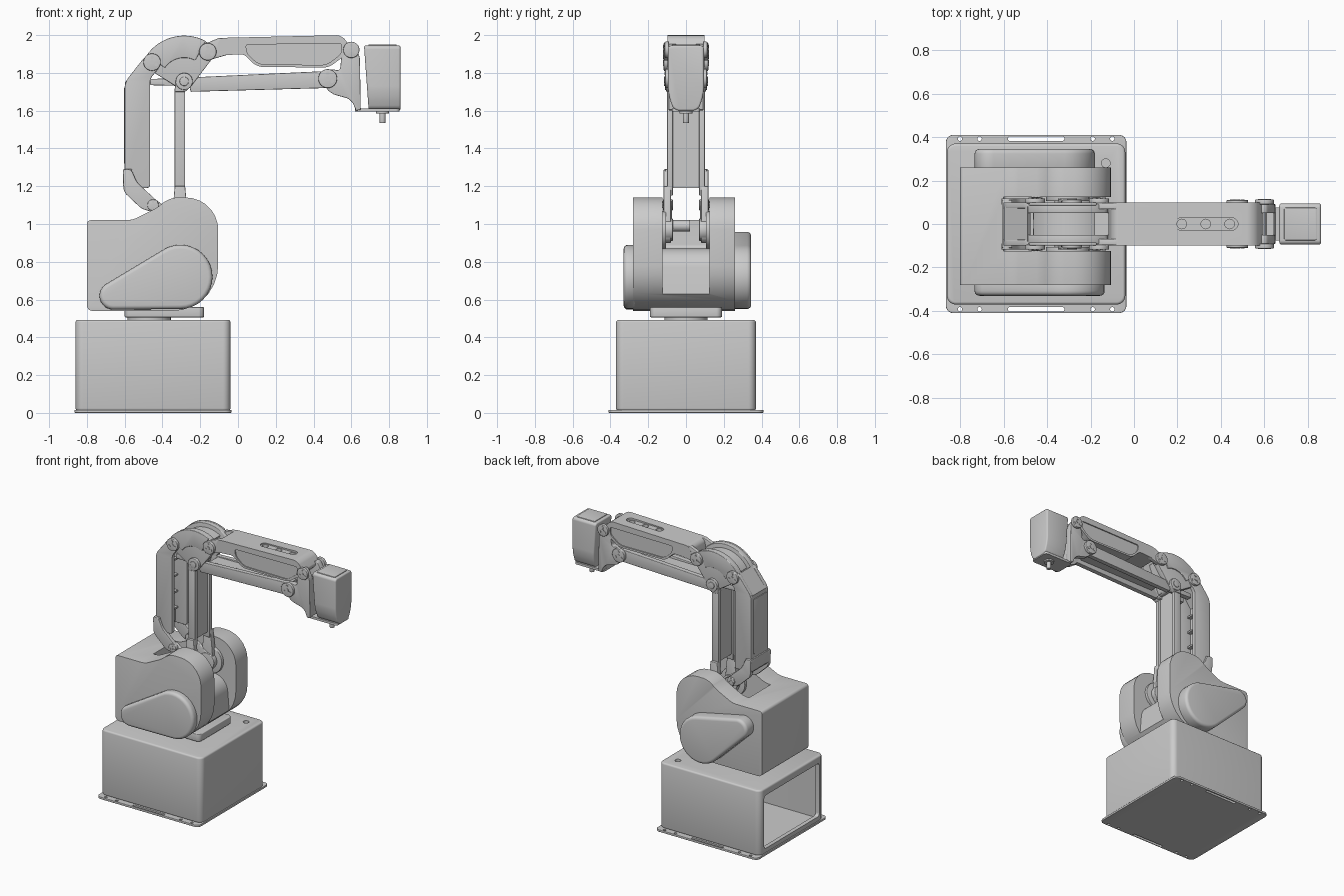
import bpy, bmesh
from math import sin, cos, pi, radians
from mathutils import Vector
from mathutils.geometry import convex_hull_2d

if "Cube" in bpy.data.objects:
    bpy.data.objects.remove(bpy.data.objects["Cube"])

AXES = {'Y': lambda u, v, w: (u, w, v), 'Z': lambda u, v, w: (u, v, w), 'X': lambda u, v, w: (w, u, v)}


def prism(name, pts, w0, w1, axis='Y', bevel=0.0, seg=3, cutter=False):
    bm = bmesh.new()
    place = AXES[axis]
    a = [bm.verts.new(place(p[0], p[1], w0)) for p in pts]
    b = [bm.verts.new(place(p[0], p[1], w1)) for p in pts]
    bm.faces.new(a)
    bm.faces.new(b[::-1])
    for i in range(len(a)):
        j = (i + 1) % len(a)
        bm.faces.new((a[i], b[i], b[j], a[j]))
    bmesh.ops.recalc_face_normals(bm, faces=bm.faces)
    me = bpy.data.meshes.new(name)
    bm.to_mesh(me)
    bm.free()
    ob = bpy.data.objects.new(name, me)
    bpy.context.collection.objects.link(ob)
    if bevel:
        m = ob.modifiers.new('bevel', 'BEVEL')
        m.width, m.segments, m.limit_method, m.angle_limit = bevel, seg, 'ANGLE', radians(40)
    ob.hide_render = cutter
    return ob


def pair(name, pts, y0, y1, bevel=0.004, cutter=False):
    return [prism(name + '_left', pts, y0, y1, bevel=bevel, cutter=cutter),
            prism(name + '_right', pts, -y1, -y0, bevel=bevel, cutter=cutter)]


def rounded(corners, n=7):
    out = []
    for i, (x, y, r) in enumerate(corners):
        p = Vector((x, y))
        if r == 0:
            out.append((x, y))
            continue
        a = p + (Vector(corners[i - 1][:2]) - p).normalized() * r
        b = p + (Vector(corners[(i + 1) % len(corners)][:2]) - p).normalized() * r
        for k in range(n + 1):
            t = k / n
            # conic blend, close to a circular fillet
            w = 1.41 * t * (1 - t)
            q = (a * (1 - t) ** 2 + p * w + b * t * t) / ((1 - t) ** 2 + w + t * t)
            out.append(tuple(q))
    return out


def rect(x0, x1, y0, y1, r=0.0):
    return rounded([(x0, y0, r), (x1, y0, r), (x1, y1, r), (x0, y1, r)])


def arc(x, z, r, a0=0, a1=360, n=32):
    full = a1 - a0 == 360
    return [(x + r * cos(radians(a0 + (a1 - a0) * i / n)), z + r * sin(radians(a0 + (a1 - a0) * i / n)))
            for i in range(n + (not full))]


def hull(*groups):
    pts = [Vector(p) for g in groups for p in g]
    return [tuple(pts[i]) for i in convex_hull_2d(pts)]


def cut(target, cutters):
    for c in cutters:
        m = target.modifiers.new('cut', 'BOOLEAN')
        m.operation, m.object, m.solver = 'DIFFERENCE', c, 'EXACT'
        # drop a cut that would swallow the part
        if not target.evaluated_get(bpy.context.evaluated_depsgraph_get()).data.polygons:
            target.modifiers.remove(m)


def pivot(name, x, z, r, y0=0.095, y1=0.118):
    pair(name, arc(x, z, r), y0, y1)
    for k in range(3):
        a = radians(90 + 120 * k)
        pair(name + '_bolt', arc(x + r * .55 * cos(a), z + r * .55 * sin(a), r * .2, n=12), y1 - .005, y1 + .003, 0)
    pair(name + '_hub', arc(x, z, r * .25, n=16), y1 - .005, y1 + .003, 0)


# Base: bolted flange and hollow cabinet open at the back
flange = prism('base_flange', rect(-.865, -.035, -.41, .41, .035), 0, .016, 'Z', .003)
holes = []
for s in (-1, 1):
    holes.append(prism('cut_slot', hull(arc(-.57, s * .392, .01, n=16), arc(-.33, s * .392, .01, n=16)), -.1, .1, 'Z', cutter=True))
    for x in (-.80, -.71, -.19, -.10):
        holes.append(prism('cut_hole', arc(x, s * .392, .01, n=16), -.1, .1, 'Z', cutter=True))
cut(flange, holes)
cabinet = prism('base_cabinet', rect(-.86, -.04, -.37, .37, .04), .012, .492, 'Z', .012)
cut(cabinet, [prism('cut_inside', rect(-.83, -.07, -.34, .34, .02), .02, .46, 'Z', cutter=True),
              prism('cut_window', rect(-.32, .32, .05, .44, .02), -.95, -.8, 'X', cutter=True),
              prism('cut_cable_hole', arc(-.13, .28, .02), .4, .6, 'Z', cutter=True)])

# Turntable
prism('turntable_shaft', arc(-.47, 0, .115), .48, .52, 'Z')
prism('turntable_plate', rect(-.60, -.18, -.19, .19, .03), .506, .56, 'Z', .005)

# Body with two shoulder lobes and a slot between them
body = prism('body', rounded([(-.80, .54, .03), (-.105, .54, .24), (-.105, 1.14, .17), (-.37, 1.14, .05),
                              (-.42, 1.09, .03), (-.56, 1.02, .03), (-.80, 1.02, .02)]), -.28, .26, bevel=.028, seg=4)
cut(body, [prism('cut_shoulder_slot', rounded([(-.60, 1.3, 0), (-.60, .87, .02), (-.18, .87, .1), (-.14, .4, 0),
                                               (.1, .4, 0), (.1, 1.3, 0)]), -.125, .125, cutter=True)])
prism('motor_cover_right', hull(arc(-.305, .72, .17), arc(-.66, .62, .073)), -.33, -.26, bevel=.022, seg=4)
prism('motor_cover_left', hull(arc(-.35, .72, .17), arc(-.66, .885, .073)), .24, .345, bevel=.022, seg=4)
pair('shoulder_hub', arc(-.305, .97, .10), .105, .14)
pair('shoulder_cap', arc(-.305, .97, .06), .07, .11)
prism('shoulder_shaft', arc(-.305, .99, .03), -.08, .02)

# Crank from shoulder to rear link
pair('crank', hull(arc(-.305, .97, .05), arc(-.45, 1.10, .032)), .075, .095)
pivot('crank_pin', -.45, 1.10, .03, .07, .122)

# Front link: two side bars with a web
pair('front_link_bar', hull(arc(-.307, .95, .05), rect(-.335, -.28, 1.10, 1.2)), .08, .118)
pair('front_link_head', hull(arc(-.285, 1.755, .045), rect(-.335, -.28, 1.70, 1.71)), .07, .105)
pair('front_link_side', rect(-.335, -.28, 1.15, 1.72), .07, .1)
prism('front_link_web', rect(-.32, -.295, 1.19, 1.74), -.075, .075)

# Rear link: channel section with forked foot
pair('rear_link_side', rounded([(-.60, 1.19, .01), (-.465, 1.19, .02), (-.465, 1.77, .02), (-.415, 1.83, .02),
                                (-.425, 1.895, .03), (-.49, 1.89, .03), (-.60, 1.75, .03)]), .072, .1)
prism('rear_link_back', [(-.598, 1.19), (-.598, 1.75), (-.49, 1.885), (-.475, 1.865), (-.57, 1.74), (-.57, 1.19)], -.08, .08)
prism('rear_link_panel', rect(-.603, -.59, 1.32, 1.72), -.075, .075, bevel=.003)
prism('rear_link_band', rect(-.608, -.56, 1.20, 1.29), -.11, .11, bevel=.004)
for z in (1.3, 1.42, 1.54, 1.66):
    prism('rear_link_rib', rect(-.58, -.54, z, z + .012), -.08, .08)
pair('rear_link_foot', rounded([(-.61, 1.29, .015), (-.565, 1.29, .02), (-.535, 1.22, .02), (-.415, 1.11, .02),
                                (-.44, 1.06, .02), (-.51, 1.08, .02), (-.605, 1.17, .02)]), .088, .118)

# Elbow: fan plates, raised rims and a centre web
C = (-.285, 1.755)
fan = hull(arc(*C, .24, 60, 147), arc(-.455, 1.855, .04), arc(-.16, 1.91, .04), arc(*C, .045))
pair('elbow_fan', fan, .05, .092)
pair('elbow_rim', arc(*C, .242, 62, 145) + arc(*C, .125, 145, 62), .085, .099)
prism('elbow_web', hull(arc(*C, .21, 60, 147), arc(*C, .03)), -.055, .055)
prism('elbow_shaft', arc(*C, .03), -.1, .1)
pivot('elbow_rear_joint', -.455, 1.857, .046)
pivot('elbow_front_joint', -.16, 1.912, .046)
pair('elbow_lower_joint', arc(*C, .045), .09, .112)
pair('elbow_lower_pin', arc(*C, .024), .1, .117)

# Upper arm with recessed side panels and slotted top
arm = prism('upper_arm', rounded([(-.12, 1.89, .02), (.03, 1.90, .02), (.10, 1.832, .03), (.48, 1.828, .03), (.57, 1.895, .02),
                                  (.60, 1.93, .015), (.55, 2.0, .03), (-.10, 1.985, .03)]), -.098, .098)
panel = rounded([(.04, 1.95, .015), (.05, 1.90, .015), (.11, 1.845, .03), (.47, 1.842, .03),
                 (.545, 1.90, .015), (.55, 1.955, .015)])
cut(arm, pair('cut_panel', panel, .09, .2, 0, True)
    + [prism('cut_top_slot', hull(arc(.215, 0, .028), arc(.45, 0, .028)), 1.985, 2.1, 'Z', cutter=True)]
    + [prism('cut_top_hole', arc(x, 0, .022), 1.95, 2.1, 'Z', cutter=True) for x in (.22, .33, .44)])
pair('upper_arm_ear', hull(arc(-.16, 1.912, .045), [(-.1, 1.985), (-.04, 1.98), (-.04, 1.9)]), .068, .097)

# Parallel rod beneath the arm
pair('rod_side', hull([(-.25, 1.70), (-.27, 1.775)], arc(.475, 1.765, .045)), .05, .085)
prism('rod_web', [(-.2, 1.745), (.44, 1.75), (.44, 1.78), (-.2, 1.773)], -.055, .055)
pair('rod_tail', [(-.465, 1.735), (-.465, 1.768), (-.26, 1.773), (-.26, 1.73)], .02, .06)

# Wrist bracket
pair('wrist_side', rounded([(.55, 1.92, .02), (.60, 1.965, .03), (.645, 1.89, .02), (.65, 1.605, 0), (.625, 1.6, 0),
                            (.60, 1.66, .03), (.49, 1.69, .03), (.43, 1.77, .03), (.48, 1.825, .03), (.54, 1.81, .02)]), .05, .092)
prism('wrist_web', [(.61, 1.87), (.643, 1.87), (.65, 1.60), (.625, 1.60), (.60, 1.67)], -.055, .055)
pivot('wrist_upper_joint', .60, 1.922, .043, .09, .113)
pivot('wrist_lower_joint', .475, 1.77, .05, .085, .11)
prism('wrist_plate', rect(.62, .855, -.075, .075, .02), 1.595, 1.612, 'Z')

# Tool head, tapered at its back, and spindle
head = prism('tool_head', rounded([(-.095, 1.945, .02), (.095, 1.945, .02), (.095, 1.69, .04), (.065, 1.6, .03),
                                   (-.065, 1.6, .03), (-.095, 1.69, .04)]), .667, .86, 'X', .01)
for v in head.data.vertices:
    if v.co.x < .7:
        v.co.x += .025 * (1.945 - v.co.z) / .345
prism('tool_head_lid', rect(.69, .84, -.075, .075, .01), 1.93, 1.95, 'Z', .003)
prism('spindle_collar', arc(.765, 0, .035), 1.585, 1.61, 'Z')
prism('spindle', arc(.765, 0, .016, n=24), 1.535, 1.60, 'Z', .002)

# Bake modifiers, drop cutters, smooth shading
objs = list(bpy.context.scene.objects)
parts = [o for o in objs if not o.hide_render]
for o in objs:
    o.select_set(not o.hide_render)
bpy.context.view_layer.objects.active = parts[0]
bpy.ops.object.convert(target='MESH')
bpy.ops.object.shade_smooth_by_angle(angle=radians(32))
for o in objs:
    if o.hide_render:
        bpy.data.objects.remove(o)
